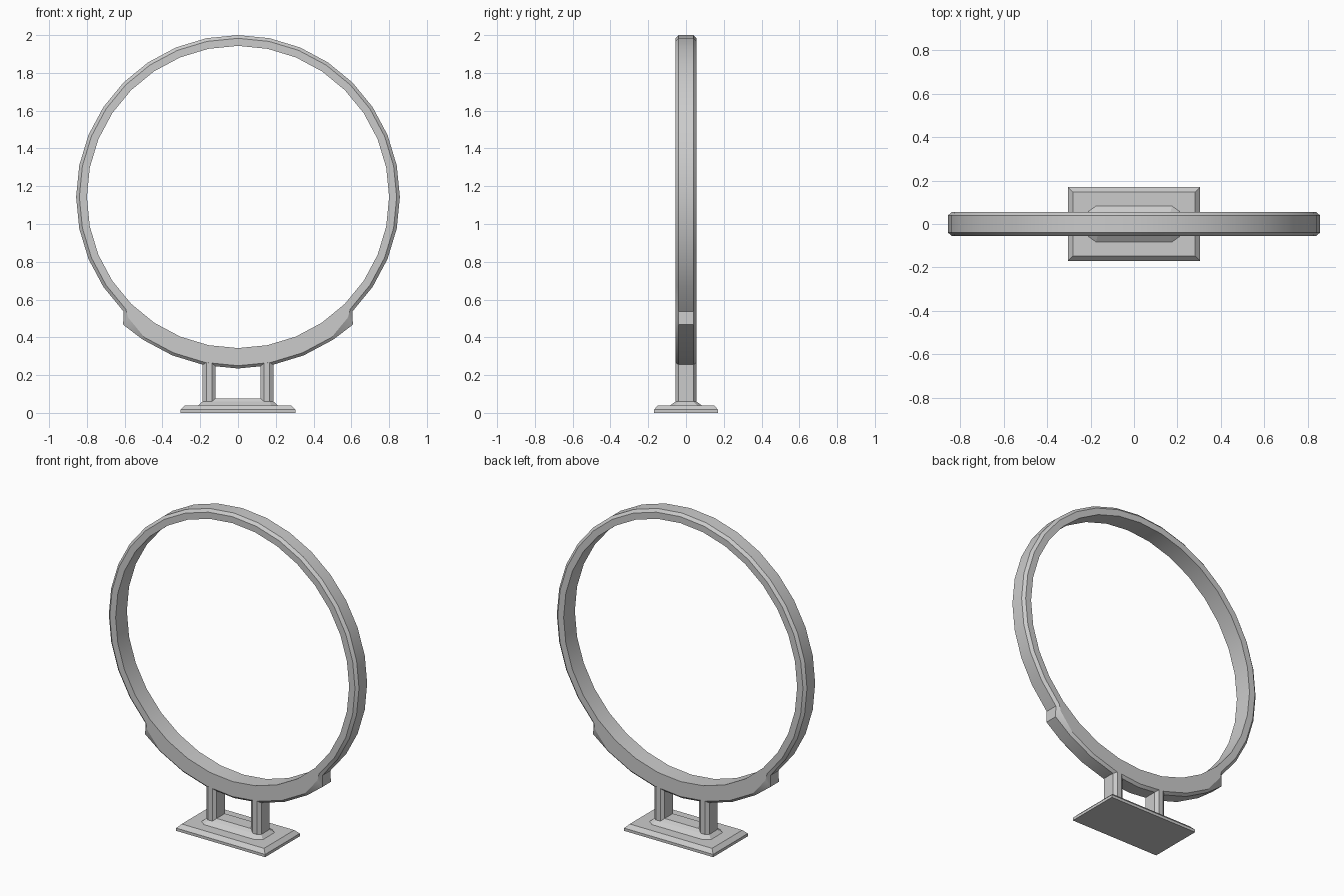
import bpy, bmesh, math

cube = bpy.data.objects.get("Cube")
if cube:
    bpy.data.objects.remove(cube, do_unlink=True)

grey = bpy.data.materials.new("light grey")
grey.use_nodes = True
colour = (0.6, 0.6, 0.6, 1)
grey.diffuse_color = colour
grey.node_tree.nodes["Principled BSDF"].inputs["Base Color"].default_value = colour


def loft(name, sections, closed=False):
    """Bridge matching point loops into one solid."""
    bm = bmesh.new()
    loops = [[bm.verts.new(p) for p in s] for s in sections]
    n = len(loops[0])
    pairs = list(zip(loops, loops[1:]))
    if closed:
        pairs.append((loops[-1], loops[0]))
    else:
        bm.faces.new(loops[0])
        bm.faces.new(loops[-1])
    for a, b in pairs:
        for i in range(n):
            j = (i + 1) % n
            bm.faces.new((a[i], a[j], b[j], b[i]))
    bmesh.ops.remove_doubles(bm, verts=bm.verts, dist=0.0001)
    bmesh.ops.recalc_face_normals(bm, faces=bm.faces)
    mesh = bpy.data.meshes.new(name)
    bm.to_mesh(mesh)
    bm.free()
    mesh.materials.append(grey)
    obj = bpy.data.objects.new(name, mesh)
    bpy.context.collection.objects.link(obj)
    return obj


def cut_rect(hx, hy, z, cx=0.0, dx=0.0, dy=0.0, x0=0.0):
    """Rectangle at height z with cut corners, centred on x0."""
    pts = [(hx, hy - dy), (hx - dx, hy), (dx - hx, hy), (-hx, hy - dy),
           (-hx, dy - hy), (dx - hx, -hy), (hx - dx, -hy), (hx, dy - hy)]
    return [(x + x0, y, z) for x, y in pts]


# Hoop with a thicker cradle along its lower quarter
CENTRE, SIDES = 1.143, 32
HALF, FLAT = 0.055, 0.04
INNER, MID, OUTER = 0.80, 0.84, 0.857


def station(inner, mid, outer):
    pts = [(inner, -HALF), (inner, HALF), (mid, HALF),
           (outer, FLAT), (outer, -FLAT), (mid, -HALF)]
    return [(p[0], y, p[1]) for p, y in pts]


def polar(r, a):
    return (r * math.cos(a), CENTRE + r * math.sin(a))


stations = []
for i in range(SIDES):
    k = i - SIDES // 4                      # steps from straight down
    a = -math.pi / 2 + k * math.tau / SIDES
    plain = station(polar(INNER, a), polar(MID, a), polar(OUTER, a))
    if abs(k) < 4:
        stations.append(station(polar(INNER, a), polar(0.893, a), polar(0.908, a)))
    elif abs(k) == 4:
        s = 1 if k > 0 else -1
        end = station(polar(INNER, a), (s * 0.582, 0.505), (s * 0.608, 0.467))
        stations += [end, plain] if s > 0 else [plain, end]
    else:
        stations.append(plain)
hoop = loft("hoop_and_cradle", stations, closed=True)

# Two chamfered posts
for side, s in (("left", 1), ("right", -1)):
    loft(side + "_post", [cut_rect(0.035, 0.0548, z, dx=0.02, dy=0.015, x0=s * 0.153)
                          for z in (0.05, 0.278)])

# Low sill between the posts
loft("sill", [[(x, -HALF, 0.05), (x, -HALF, 0.06), (x, -FLAT, 0.077),
               (x, FLAT, 0.077), (x, HALF, 0.06), (x, HALF, 0.05)]
              for x in (-0.15, 0.15)])

# Flared foot collar
loft("foot_collar", [cut_rect(0.21, 0.083, 0.035, dx=0.035, dy=0.025),
                     cut_rect(0.21, 0.083, 0.04, dx=0.035, dy=0.025),
                     cut_rect(0.188, HALF, 0.06, dx=0.02, dy=0.015)])

# Base plate with a bevelled top
loft("base_plate", [[(x * hx, y * hy, z) for x, y in ((1, 1), (-1, 1), (-1, -1), (1, -1))]
                    for hx, hy, z in ((0.305, 0.17, 0), (0.305, 0.17, 0.017),
                                      (0.282, 0.148, 0.04))])

# Smooth along the hoop, crisp at its chamfers
bpy.ops.object.select_all(action='DESELECT')
hoop.select_set(True)
bpy.context.view_layer.objects.active = hoop
bpy.ops.object.shade_smooth_by_angle(angle=math.radians(25))
